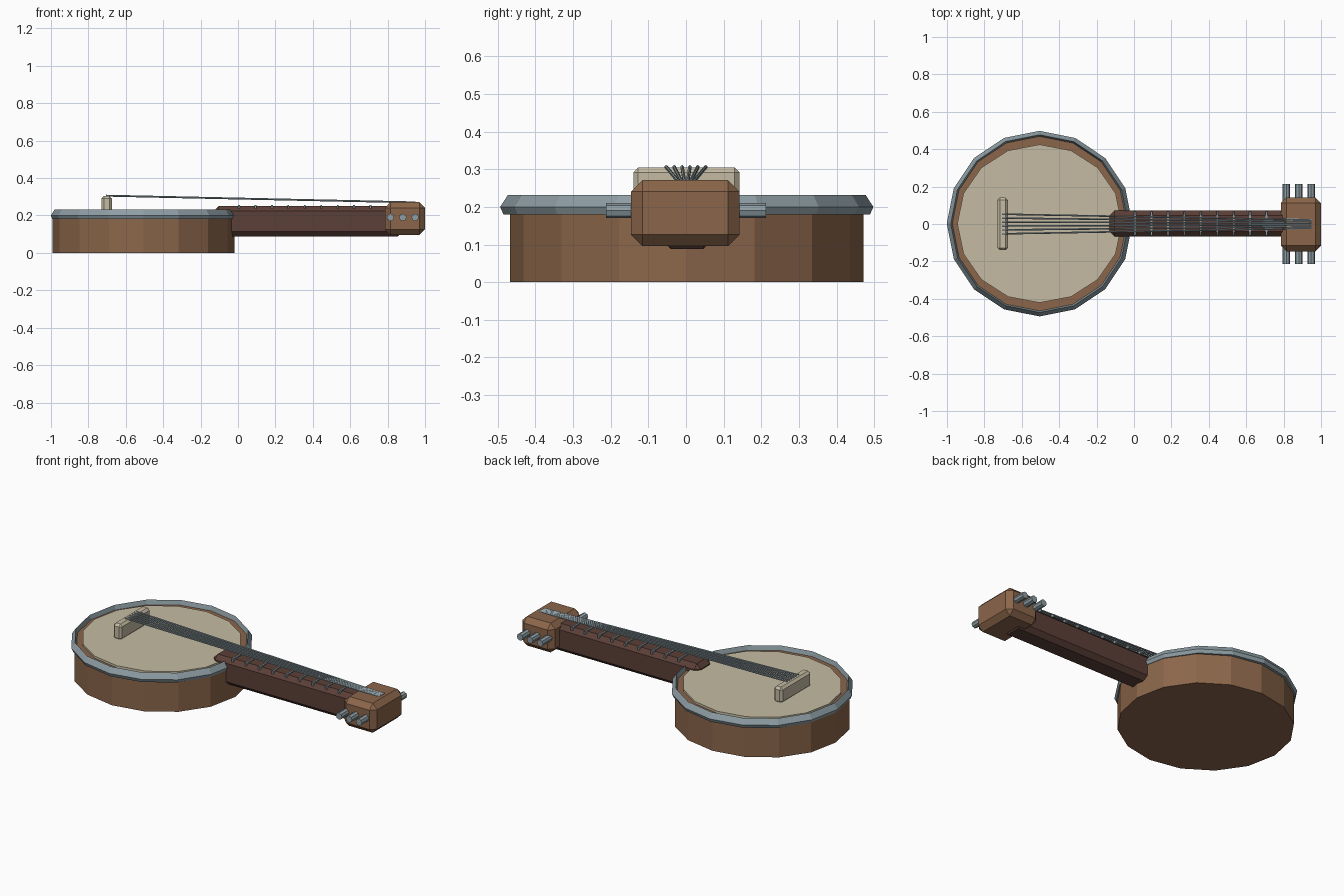
import bpy
import bmesh
import math
from mathutils import Vector

old = bpy.data.objects.get("Cube")
if old:
    bpy.data.objects.remove(old, do_unlink=True)


def material(name, rgb):
    mat = bpy.data.materials.new(name)
    mat.use_nodes = True
    mat.diffuse_color = (*rgb, 1)
    mat.node_tree.nodes["Principled BSDF"].inputs["Base Color"].default_value = (*rgb, 1)
    return mat


WOOD = material("warm wood", (0.26, 0.133, 0.069))
DARK = material("dark wood", (0.105, 0.05, 0.038))
SKIN = material("cream skin", (0.56, 0.5, 0.365))
METAL = material("grey metal", (0.27, 0.34, 0.37))
DRUM = Vector((-0.505, 0.002, 0))
SIDES = 16


def finish(name, bm, mat):
    bmesh.ops.recalc_face_normals(bm, faces=bm.faces)
    mesh = bpy.data.meshes.new(name)
    bm.to_mesh(mesh)
    bm.free()
    mesh.materials.append(mat)
    obj = bpy.data.objects.new(name, mesh)
    bpy.context.collection.objects.link(obj)
    return obj


def box(name, low, high, mat, bevel=0):
    bm = bmesh.new()
    bmesh.ops.create_cube(bm, size=1)
    low, high = Vector(low), Vector(high)
    for v in bm.verts:
        v.co = (low + high) / 2 + v.co * (high - low)
    if bevel:
        bmesh.ops.bevel(bm, geom=bm.edges[:], offset=bevel, segments=1, affect='EDGES')
    return finish(name, bm, mat)


def rod(name, start, end, radius, sides, mat):
    start, end = Vector(start), Vector(end)
    bm = bmesh.new()
    bmesh.ops.create_cone(bm, cap_ends=True, segments=sides, radius1=radius,
                          radius2=radius, depth=(end - start).length)
    turn = (end - start).to_track_quat('Z', 'Y')
    for v in bm.verts:
        v.co = turn @ v.co + (start + end) / 2
    return finish(name, bm, mat)


def lathe(name, profile, mat, stretch=1.0, closed=False):
    """Spin (radius, height) points round the drum axis."""
    bm = bmesh.new()
    rings = []
    for r, z in profile:
        angles = [math.tau * i / SIDES for i in range(SIDES)]
        rings.append([bm.verts.new(DRUM + Vector((r * stretch * math.cos(a), r * math.sin(a), z)))
                      for a in angles])
    pairs = list(zip(rings, rings[1:]))
    if closed:
        pairs.append((rings[-1], rings[0]))
    else:
        bm.faces.new(rings[0])
        bm.faces.new(rings[-1])
    for a, b in pairs:
        for i in range(SIDES):
            j = (i + 1) % SIDES
            bm.faces.new((a[i], a[j], b[j], b[i]))
    return finish(name, bm, mat)


# Drum: wooden shell, raised skin and metal hoop
lathe("drum_shell", [(0.47, 0), (0.47, 0.205)], WOOD, stretch=1.033)
lathe("drum_skin", [(0.423, 0.2), (0.423, 0.218)], SKIN, stretch=1.04)
lathe("drum_hoop", [(0.466, 0.18), (0.487, 0.18), (0.496, 0.2), (0.475, 0.232), (0.465, 0.2)],
      METAL, closed=True)

# Bridge, neck and headstock
box("bridge", (-0.73, -0.14, 0.21), (-0.675, 0.142, 0.305), SKIN, 0.013)
box("neck", (-0.13, -0.067, 0.088), (0.88, 0.072, 0.25), DARK, 0.026)
box("headstock", (0.785, -0.146, 0.096), (1.0, 0.142, 0.271), WOOD, 0.03)

# Frets
for i in range(9):
    x = 0.005 + 0.088 * i
    box(f"fret_{i + 1}", (x - 0.005, -0.062, 0.238), (x + 0.005, 0.067, 0.256), METAL)

# Tuning pegs on both sides
for side, label in ((1, "back"), (-1, "front")):
    for i in range(3):
        x = 0.815 + 0.066 * i
        rod(f"{label}_peg_{i + 1}", (x, side * 0.1, 0.19), (x, side * 0.213, 0.19),
            0.02, 8, METAL)

# Strings, drawing together toward the headstock
for i in range(6):
    t = i - 2.5
    rod(f"string_{i + 1}", (-0.705, 0.021 * t, 0.306), (0.95, 0.009 * t, 0.27),
        0.005, 6, METAL)
